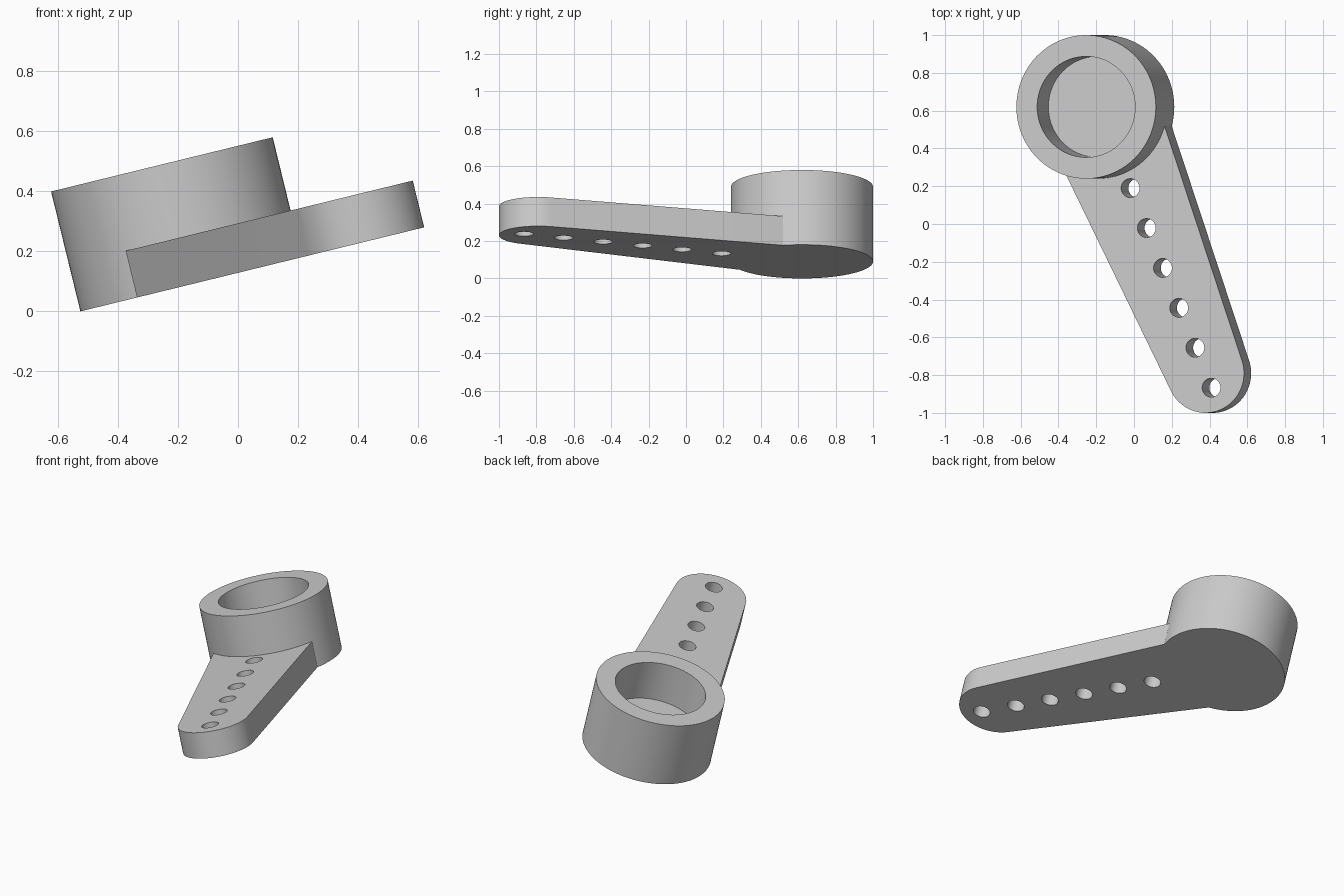
import bpy, bmesh, math
from mathutils import Matrix

cube = bpy.data.objects.get("Cube")
if cube:
    bpy.data.objects.remove(cube, do_unlink=True)

HUB_R, HUB_H = 0.38, 0.411
BORE_R, PLATE = 0.267, 0.16
TIP_R, TIP_X, TAPER = 0.21, 1.528, 0.068
HOLE_R, HOLE_X, HOLE_STEP = 0.05, 0.466, 0.229

grey = bpy.data.materials.new("plain grey")
grey.use_nodes = True
colour = (0.6, 0.6, 0.6, 1)
grey.diffuse_color = colour
grey.node_tree.nodes["Principled BSDF"].inputs["Base Color"].default_value = colour


def prism(name, outline, z0, z1):
    """Extrude a flat outline from z0 to z1."""
    bm = bmesh.new()
    base = bm.faces.new([bm.verts.new((x, y, z0)) for x, y in outline])
    top = bmesh.ops.extrude_face_region(bm, geom=[base])["geom"]
    verts = [v for v in top if isinstance(v, bmesh.types.BMVert)]
    bmesh.ops.translate(bm, verts=verts, vec=(0, 0, z1 - z0))
    bmesh.ops.recalc_face_normals(bm, faces=bm.faces)
    mesh = bpy.data.meshes.new(name)
    bm.to_mesh(mesh)
    bm.free()
    mesh.materials.append(grey)
    obj = bpy.data.objects.new(name, mesh)
    bpy.context.collection.objects.link(obj)
    return obj


def arc(cx, radius, start, end, steps):
    angles = [start + (end - start) * i / steps for i in range(steps + 1)]
    return [(cx + radius * math.cos(a), radius * math.sin(a)) for a in angles]


def circle(cx, radius, steps):
    return arc(cx, radius, 0, math.tau, steps)[:-1]


def combine(target, other, operation):
    """Apply a boolean and discard the helper."""
    mod = target.modifiers.new(operation.lower(), "BOOLEAN")
    mod.operation, mod.object, mod.solver = operation, other, "EXACT"
    bpy.context.view_layer.objects.active = target
    bpy.ops.object.modifier_apply(modifier=mod.name)
    bpy.data.objects.remove(other, do_unlink=True)


# Hub and tapered arm with a tangent rounded tip
horn = prism("lever_arm", circle(0, HUB_R, 96), 0, HUB_H)
half = math.pi / 2 - TAPER
root = (TIP_R + TIP_X * math.sin(TAPER)) / math.cos(TAPER)
outline = [(0, -root)] + arc(TIP_X, TIP_R, -half, half, 40) + [(0, root)]
combine(horn, prism("arm", outline, 0, PLATE), "UNION")

# Blind bore in the hub and six holes through the arm
combine(horn, prism("bore", circle(0, BORE_R, 96), PLATE, HUB_H + 0.1), "DIFFERENCE")
for i in range(6):
    hole = circle(HOLE_X + i * HOLE_STEP, HOLE_R, 40)
    combine(horn, prism("hole", hole, -0.1, PLATE + 0.1), "DIFFERENCE")

# Swing the arm to the front and tilt the whole part
horn.data.transform(
    Matrix.Translation((-0.525, 0, 0))
    @ Matrix.Rotation(math.radians(-13.74), 4, "Y")
    @ Matrix.Translation((HUB_R, 0.62, 0))
    @ Matrix.Rotation(math.radians(-67.33), 4, "Z")
)
bpy.ops.object.select_all(action="DESELECT")
horn.select_set(True)
bpy.context.view_layer.objects.active = horn
bpy.ops.object.shade_smooth_by_angle(angle=math.radians(30))
